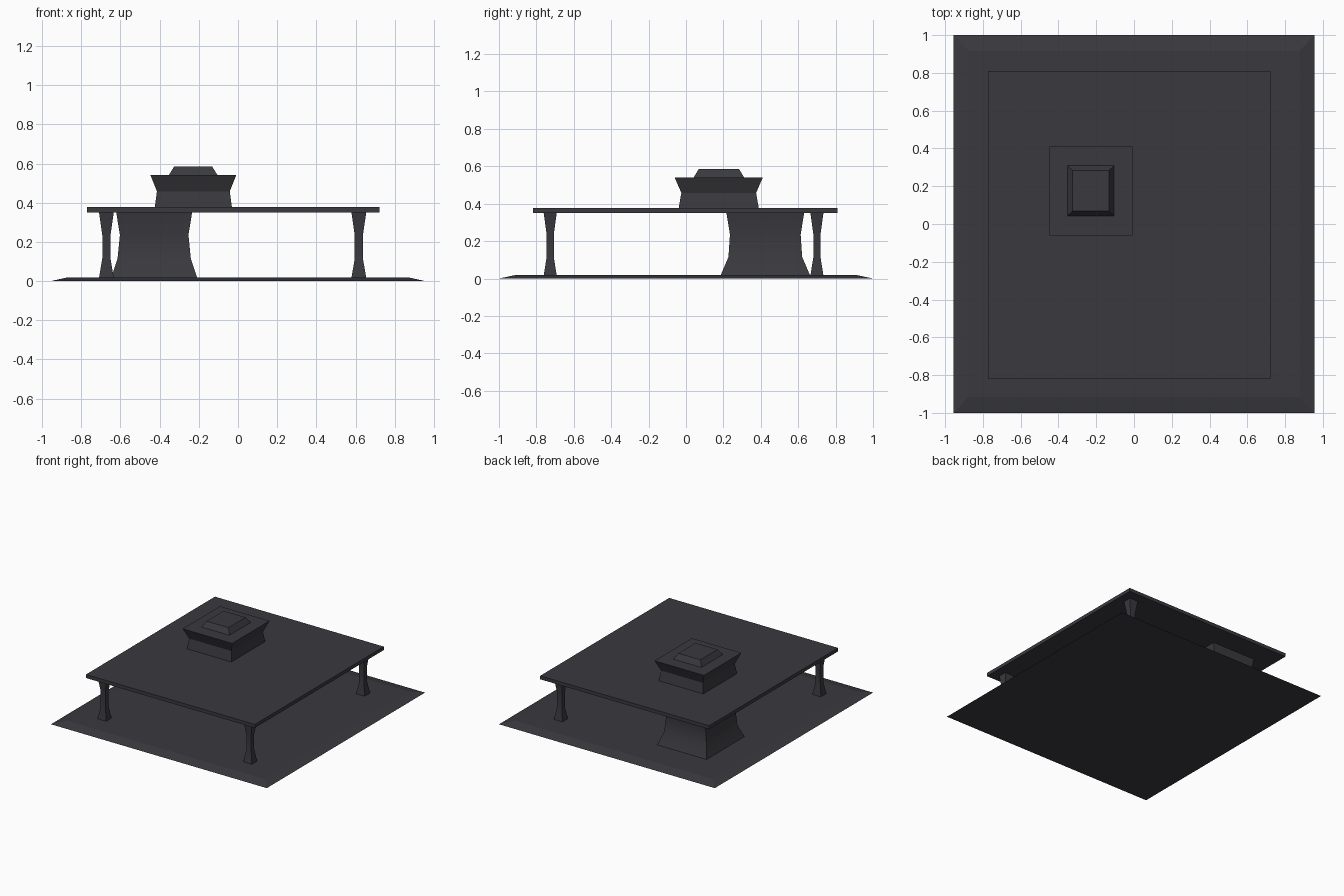
import bpy, bmesh

if "Cube" in bpy.data.objects:
    bpy.data.objects.remove(bpy.data.objects["Cube"])

mat = bpy.data.materials.new("charcoal stone")
mat.diffuse_color = (0.042, 0.041, 0.049, 1)
mat.use_nodes = True
mat.node_tree.nodes["Principled BSDF"].inputs["Base Color"].default_value = mat.diffuse_color


def stack(name, cx, cy, rings, smooth=False):
    """Closed rectangular column from rings of (z, half width x, half width y)."""
    bm = bmesh.new()
    loops = []
    for z, hx, hy in rings:
        loops.append([bm.verts.new((cx + sx * hx, cy + sy * hy, z))
                      for sx, sy in ((-1, -1), (1, -1), (1, 1), (-1, 1))])
    for a, b in zip(loops, loops[1:]):
        for i in range(4):
            j = (i + 1) % 4
            bm.faces.new((a[i], a[j], b[j], b[i]))
    bm.faces.new(loops[0][::-1])
    bm.faces.new(loops[-1])
    bmesh.ops.recalc_face_normals(bm, faces=bm.faces)
    me = bpy.data.meshes.new(name)
    bm.to_mesh(me)
    bm.free()
    me.materials.append(mat)
    ob = bpy.data.objects.new(name, me)
    bpy.context.collection.objects.link(ob)
    if smooth:
        bpy.context.view_layer.objects.active = ob
        ob.select_set(True)
        bpy.ops.object.shade_smooth_by_angle()
        ob.select_set(False)
    return ob


# Low ground plate with sloped rim
stack("base_plate", 0, 0, [(0, 0.955, 1.0), (0.018, 0.875, 0.915)])

# Raised slab
stack("table_slab", -0.025, -0.004, [(0.35, 0.747, 0.815), (0.378, 0.747, 0.815)])

# Three slim waisted legs
for name, x, y in (("front_left_leg", -0.672, -0.726),
                   ("front_right_leg", 0.617, -0.726),
                   ("back_right_leg", 0.617, 0.70)):
    stack(name, x, y, [(0.015, 0.038, 0.035), (0.115, 0.021, 0.019),
                       (0.235, 0.021, 0.019), (0.352, 0.038, 0.035)], True)

# Thick pedestal at the back left corner
stack("pedestal", -0.428, 0.424, [(0.015, 0.22, 0.24), (0.115, 0.187, 0.197),
                                  (0.235, 0.175, 0.189), (0.352, 0.194, 0.208)], True)

# Block on the slab, flaring outwards at the top
stack("top_block", -0.228, 0.175, [(0.376, 0.197, 0.214), (0.458, 0.186, 0.2),
                                   (0.541, 0.219, 0.236)])

# Tapered cap
stack("cap", -0.229, 0.176, [(0.54, 0.125, 0.135), (0.585, 0.097, 0.108)])
